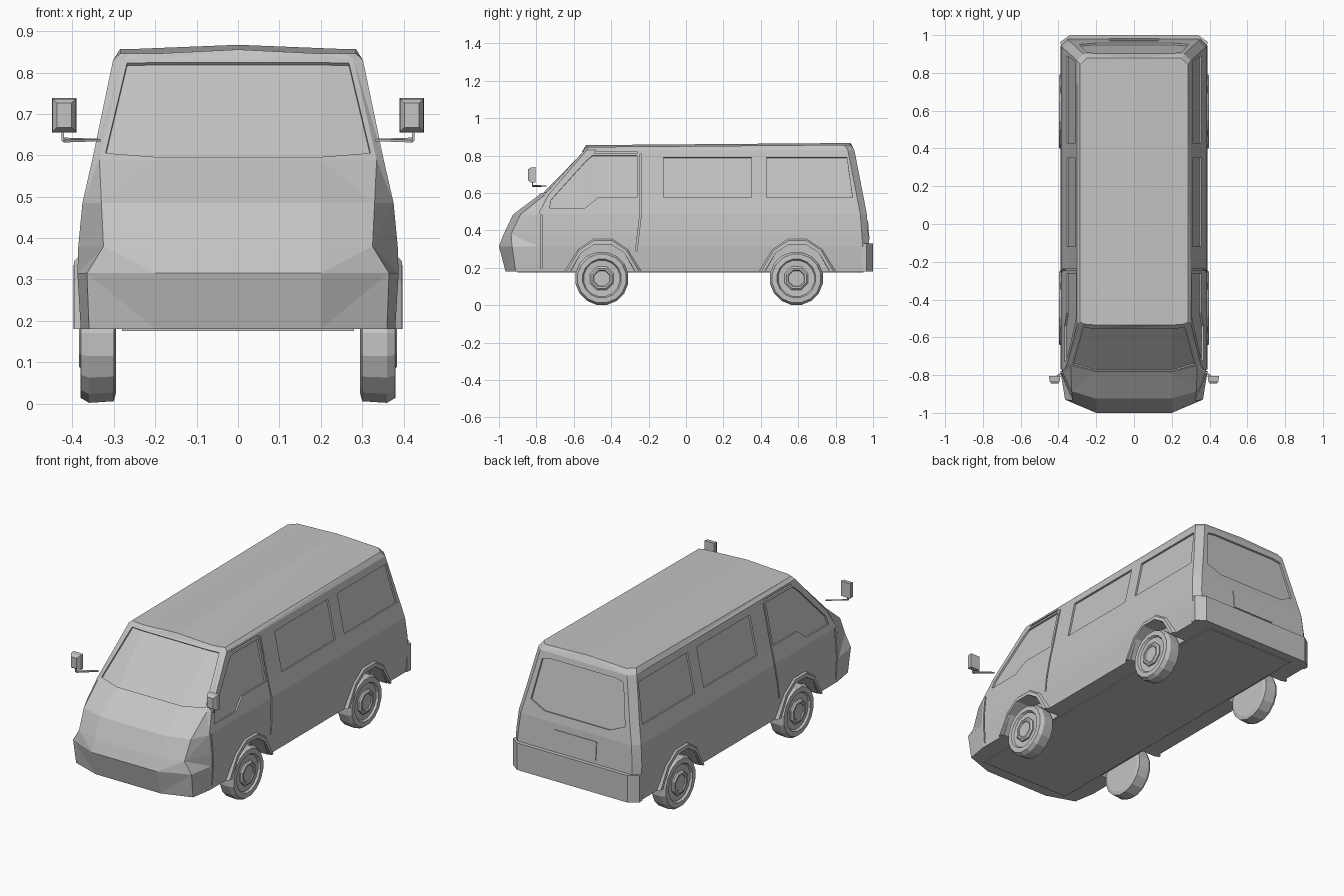
import bpy, bmesh, math
from mathutils import Vector

if "Cube" in bpy.data.objects:
    bpy.data.objects.remove(bpy.data.objects["Cube"], do_unlink=True)

COLOUR = (0.55, 0.55, 0.55, 1)
grey = bpy.data.materials.new("plain grey")
grey.use_nodes = True
grey.diffuse_color = COLOUR
grey.node_tree.nodes["Principled BSDF"].inputs["Base Color"].default_value = COLOUR


def make(name, verts, faces):
    bm = bmesh.new()
    vs = [bm.verts.new(v) for v in verts]
    for f in faces:
        bm.faces.new([vs[i] for i in f])
    bmesh.ops.recalc_face_normals(bm, faces=bm.faces)
    mesh = bpy.data.meshes.new(name)
    bm.to_mesh(mesh)
    bm.free()
    mesh.materials.append(grey)
    ob = bpy.data.objects.new(name, mesh)
    bpy.context.collection.objects.link(ob)
    return ob


def loft(rings, caps=True):
    """Verts and faces joining closed rings of equal size."""
    n = len(rings[0])
    verts = [p for r in rings for p in r]
    faces = [(k * n + i, k * n + (i + 1) % n, (k + 1) * n + (i + 1) % n, (k + 1) * n + i)
             for k in range(len(rings) - 1) for i in range(n)]
    if caps:
        faces += [tuple(range(n)), tuple(range(len(verts) - n, len(verts)))]
    return verts, faces


def slab(lower, upper, normal, depth, out):
    """Solid strip between two surface lines, sunk by depth and raised by out."""
    n = Vector(normal).normalized()
    return loft([[a - n * depth, b - n * depth, b + n * out, a + n * out]
                 for a, b in zip(map(Vector, lower), map(Vector, upper))])


# Body levels: z, half width, nose y, corner x, corner y, side start y, tail y
LEVELS = [
    (0.18, 0.380, -0.965, 0.360, -0.91, -0.79, 0.980),
    (0.315, 0.388, -1.0, 0.365, -0.93, -0.79, 0.980),
    (0.38, 0.386, -0.975, 0.325, -0.935, -0.79, 0.975),
    (0.485, 0.376, -0.925, 0.330, -0.885, -0.79, 0.967),
    (0.59, 0.352, -0.785, 0.335, -0.755, -0.735, 0.947),
    (0.83, 0.302, -0.55, 0.280, -0.54, -0.53, 0.900),
    (0.85, 0.285, -0.535, 0.262, -0.53, -0.52, 0.880),
]


def level(z, col):
    for a, b in zip(LEVELS, LEVELS[1:]):
        if z <= b[0]:
            t = (z - a[0]) / (b[0] - a[0])
            return a[col] + (b[col] - a[col]) * t
    return LEVELS[-1][col]


def ring(z, w, yf, xc, yc, ys, yr):
    half = [(0, yf), (0.2, yf), (xc, yc), (w, ys), (w, yr - 0.035), (w - 0.035, yr), (0, yr)]
    pts = half + [(-x, y) for x, y in half[-2:0:-1]]
    top = z == LEVELS[-1][0]
    return [(x, y, z + (0.008 * y + (0.01 if x == 0 else 0) if top else 0)) for x, y in pts]


verts, faces = loft([ring(*l) for l in LEVELS])
last = faces.pop()
faces += [last[:7], last[6:] + last[:1]]
body = make("van_body", verts, faces)
bm = bmesh.new()
bm.from_mesh(body.data)
bmesh.ops.connect_verts_nonplanar(bm, angle_limit=0.01, faces=bm.faces)
bm.to_mesh(body.data)
bm.free()

# Cut the recesses for windows, door seams and wheel wells
cut_verts, cut_faces = [], []


def cut(solid):
    base = len(cut_verts)
    cut_verts.extend(solid[0])
    cut_faces.extend(tuple(i + base for i in f) for f in solid[1])


def on_side(pts, s):
    return [(s * level(z, 1), y, z) for y, z in pts]


def on_front(pts):
    return [(x, level(z, 2) if abs(x) <= 0.2 else level(z, 4), z) for x, z in pts]


def on_rear(pts):
    return [(x, level(z, 6), z) for x, z in pts]


SIDE_WINDOWS = [
    ([(-0.73, 0.52), (-0.54, 0.52), (-0.47, 0.575), (-0.262, 0.575)],
     [(-0.72, 0.565), (-0.54, 0.765), (-0.5, 0.8), (-0.262, 0.8)]),
    ([(-0.12, 0.575), (0.35, 0.575)], [(-0.12, 0.79), (0.35, 0.79)]),
    ([(0.43, 0.575), (0.89, 0.575)], [(0.43, 0.79), (0.86, 0.79)]),
]
SEAMS = [
    [(-0.27, 0.29), (-0.247, 0.485), (-0.247, 0.59), (-0.247, 0.808)],
    [(-0.777, 0.2), (-0.777, 0.315), (-0.777, 0.38), (-0.777, 0.485)],
]
ARCH = [(-0.17, 0.17), (-0.11, 0.28), (-0.04, 0.325), (0.05, 0.325), (0.12, 0.28), (0.18, 0.17)]
WHEEL_Y = (-0.45, 0.59)

for s in (1, -1):
    for lower, upper in SIDE_WINDOWS:
        cut(slab(on_side(lower, s), on_side(upper, s), (s, 0, 0.2), 0.01, 0.04))
    for path in SEAMS:
        wide = [(y + 0.008, z) for y, z in path]
        cut(slab(on_side(path, s), on_side(wide, s), (s, 0, 0), 0.01, 0.04))
    cut(slab(on_side([(-0.49, 0.812), (-0.26, 0.812)], s),
             on_side([(-0.49, 0.82), (-0.26, 0.82)], s), (s, 0, 0), 0.01, 0.04))
    for wy in WHEEL_Y:
        cut(slab([(s * 0.37, wy + y, 0.1) for y, z in ARCH],
                 [(s * 0.37, wy + y, z) for y, z in ARCH], (s, 0, 0), 0.08, 0.08))

cut(slab(on_front([(-0.32, 0.604), (-0.2, 0.596), (0.2, 0.596), (0.32, 0.604)]),
         on_front([(-0.268, 0.822), (-0.2, 0.824), (0.2, 0.824), (0.268, 0.822)]),
         (0, -0.71, 0.7), 0.008, 0.05))
cut(slab(on_rear([(-0.29, 0.57), (-0.2, 0.53), (0.2, 0.53), (0.29, 0.57)]),
         on_rear([(-0.25, 0.79), (-0.2, 0.8), (0.2, 0.8), (0.25, 0.79)]),
         (0, 0.98, 0.2), 0.01, 0.05))

cutter = make("recess_cutter", cut_verts, cut_faces)
cutter.hide_render = True
mod = body.modifiers.new("recesses", "BOOLEAN")
mod.operation, mod.solver, mod.object = "DIFFERENCE", "EXACT", cutter
bpy.context.view_layer.objects.active = body
bpy.ops.object.modifier_apply(modifier=mod.name)
bpy.data.objects.remove(cutter, do_unlink=True)

# Rear bumper wrapping the corners, and the plate panel above it
half = [(0.386, 0.935), (0.389, 0.965), (0.34, 1.0)]
outline = half + [(-x, y) for x, y in reversed(half)]
make("rear_bumper", *loft([[(x, y, z) for x, y in outline] for z in (0.18, 0.33)]))
make("rear_plate_panel", *slab(on_rear([(-0.13, 0.35), (0.13, 0.35)]),
                               on_rear([(-0.13, 0.45), (0.13, 0.45)]), (0, 1, 0.08), 0.004, 0.004))
make("floor_pan", *loft([[(x, y, z) for x, y in ((-0.28, -0.9), (0.28, -0.9), (0.28, 0.95), (-0.28, 0.95))]
                         for z in (0.176, 0.2)]))


# Wheels turned around the x axis
def lathe(name, profile, sides, s, wy):
    rings = [[(s * x, wy + r * math.cos(a), 0.143 + r * math.sin(a))
              for a in (2 * math.pi * (i + 0.5) / sides for i in range(sides))] for r, x in profile]
    make(name, *loft(rings))


TYRE = [(0.12, 0.295), (0.14, 0.3), (0.144, 0.36), (0.132, 0.38), (0.105, 0.381), (0.098, 0.37), (0.06, 0.368)]
HUB = [(0.068, 0.36), (0.068, 0.376), (0.058, 0.384), (0.048, 0.384), (0.044, 0.378)]

for s, side in ((1, "left"), (-1, "right")):
    for wy, end in zip(WHEEL_Y, ("front", "rear")):
        lathe(f"{end}_{side}_tyre", TYRE, 16, s, wy)
        lathe(f"{end}_{side}_hub", HUB, 8, s, wy)
        # Flared lip around the wheel opening
        lip = []
        for y, z in ARCH:
            oy, oz = wy + y * 1.2, 0.18 + max(z - 0.18, 0) * 1.27
            iy, iz = wy + y, max(z, 0.18)
            lip.append([(s * 0.36, iy, iz), (s * 0.398, iy, iz),
                        (s * 0.396, (iy + oy) / 2, (iz + oz) / 2), (s * 0.375, oy, oz)])
        make(f"{end}_{side}_arch_lip", *loft(lip))

    # Mirror head with a chamfered front, on a bent arm
    def rect(y, g):
        return [(s * x, y, z) for x, z in ((0.39 + g, 0.655 + g), (0.45 - g, 0.655 + g),
                                           (0.45 - g, 0.738 - g), (0.39 + g, 0.738 - g))]
    make(f"{side}_mirror", *loft([rect(-0.845, 0.012), rect(-0.83, 0.002), rect(-0.805, 0)]))
    path = [(0.335, -0.75, 0.637), (0.424, -0.82, 0.637), (0.424, -0.82, 0.665)]
    t = 0.003
    arm = [[(s * (x + dx * t), y + dx * t, z + dz * t + (dx * t if i == 1 else 0))
            for dx, dz in ((-1, -1), (1, -1), (1, 1), (-1, 1))] for i, (x, y, z) in enumerate(path[:2])]
    make(f"{side}_mirror_arm", *loft(arm))
    x, y, z = path[1]
    make(f"{side}_mirror_stem", *loft([[(s * (x + a * t), y + b * t, h)
                                       for a, b in ((-1, -1), (1, -1), (1, 1), (-1, 1))]
                                      for h in (z - t, path[2][2])]))
